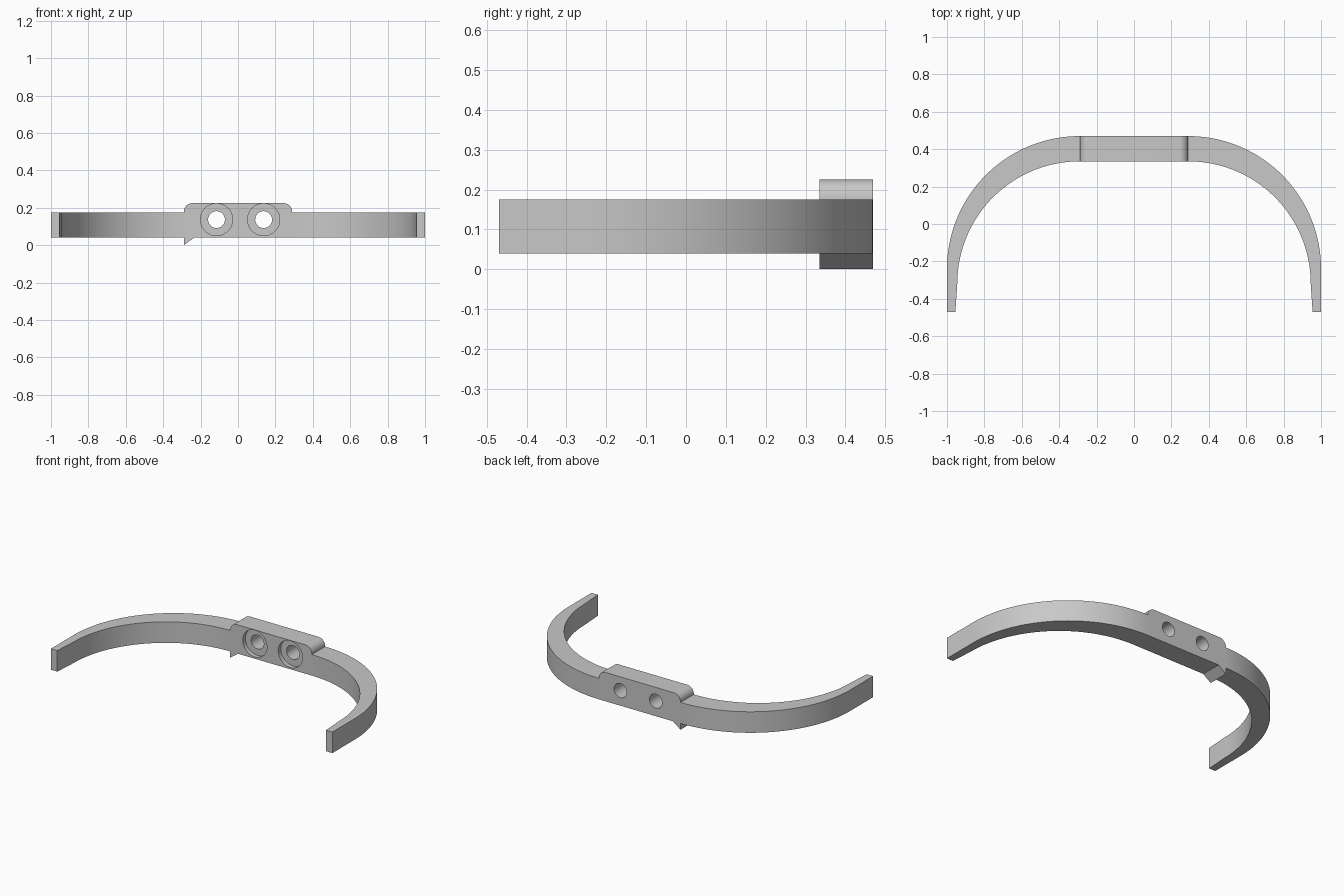
import bpy, bmesh
from math import cos, sin, pi, radians
from mathutils import Matrix

cube = bpy.data.objects.get("Cube")
if cube:
    bpy.data.objects.remove(cube)

FRONT, BACK = 0.335, 0.47        # y faces of the mount
LOW, HIGH, TOP = 0.04, 0.175, 0.225   # band bottom, band top, mount top
HALF = 0.29                      # half width of the mount
HOLE_Z = 0.137

grey = bpy.data.materials.new("light grey")
grey.use_nodes = True
colour = (0.58, 0.58, 0.58, 1)
grey.diffuse_color = colour
grey.node_tree.nodes["Principled BSDF"].inputs["Base Color"].default_value = colour


def make_object(name, bm):
    bmesh.ops.recalc_face_normals(bm, faces=bm.faces)
    mesh = bpy.data.meshes.new(name)
    bm.to_mesh(mesh)
    bm.free()
    mesh.materials.append(grey)
    obj = bpy.data.objects.new(name, mesh)
    bpy.context.collection.objects.link(obj)
    return obj


def smooth(obj):
    bpy.ops.object.select_all(action='DESELECT')
    obj.select_set(True)
    bpy.context.view_layer.objects.active = obj
    bpy.ops.object.shade_smooth_by_angle(angle=radians(30))


def arc(cx, cy, r, start, end, steps):
    angles = [start + (end - start) * i / steps for i in range(steps + 1)]
    return [(cx + r * cos(a), cy + r * sin(a)) for a in angles]


# Curved side arms: a tapering strip swept from the mount to the tip
outer = arc(HALF, -0.24, 0.71, pi / 2, 0, 40) + [(1, -0.47)]
inner = arc(HALF, -0.32, 0.655, pi / 2, 0, 40) + [(0.955, -0.47)]
bm = bmesh.new()
rings = []
for (ox, oy), (ix, iy) in zip(outer, inner):
    section = [(ox, oy, LOW), (ox, oy, HIGH), (ix, iy, HIGH), (ix, iy, LOW)]
    rings.append([bm.verts.new(p) for p in section])
for a, b in zip(rings, rings[1:]):
    for i in range(4):
        j = (i + 1) % 4
        bm.faces.new((a[i], a[j], b[j], b[i]))
bm.faces.new(rings[-1])
arms = make_object("side_arms", bm)
smooth(arms)
arms.modifiers.new("Mirror", 'MIRROR').use_mirror_merge = False

# Central mount: rounded top corners and a small pointed spur below
r = 0.046
profile = [(-HALF, 0), (-0.235, LOW), (HALF, LOW)]
profile += arc(HALF - r, TOP - r, r, 0, pi / 2, 10)
profile += arc(r - HALF, TOP - r, r, pi / 2, pi, 10)
bm = bmesh.new()
face = bm.faces.new([bm.verts.new((x, FRONT, z)) for x, z in profile])
extruded = bmesh.ops.extrude_face_region(bm, geom=[face])["geom"]
bmesh.ops.translate(bm, vec=(0, BACK - FRONT, 0),
                    verts=[v for v in extruded if isinstance(v, bmesh.types.BMVert)])
mount = make_object("centre_mount", bm)


def cut_hole(x, radius, y0, y1):
    bm = bmesh.new()
    place = Matrix.Translation((x, (y0 + y1) / 2, HOLE_Z)) @ Matrix.Rotation(pi / 2, 4, 'X')
    bmesh.ops.create_cone(bm, cap_ends=True, segments=48, radius1=radius,
                          radius2=radius, depth=y1 - y0, matrix=place)
    cutter = make_object("hole_cutter", bm)
    cutter.hide_render = True
    mod = mount.modifiers.new("Hole", 'BOOLEAN')
    mod.operation = 'DIFFERENCE'
    mod.solver = 'EXACT'
    mod.object = cutter
    bpy.context.view_layer.objects.active = mount
    bpy.ops.object.modifier_apply(modifier=mod.name)
    bpy.data.objects.remove(cutter)


# Two screw holes, each with a shallow counterbore on the front
for x in (-0.115, 0.137):
    cut_hole(x, 0.086, FRONT - 0.05, FRONT + 0.027)
    cut_hole(x, 0.045, FRONT - 0.05, BACK + 0.05)
smooth(mount)
